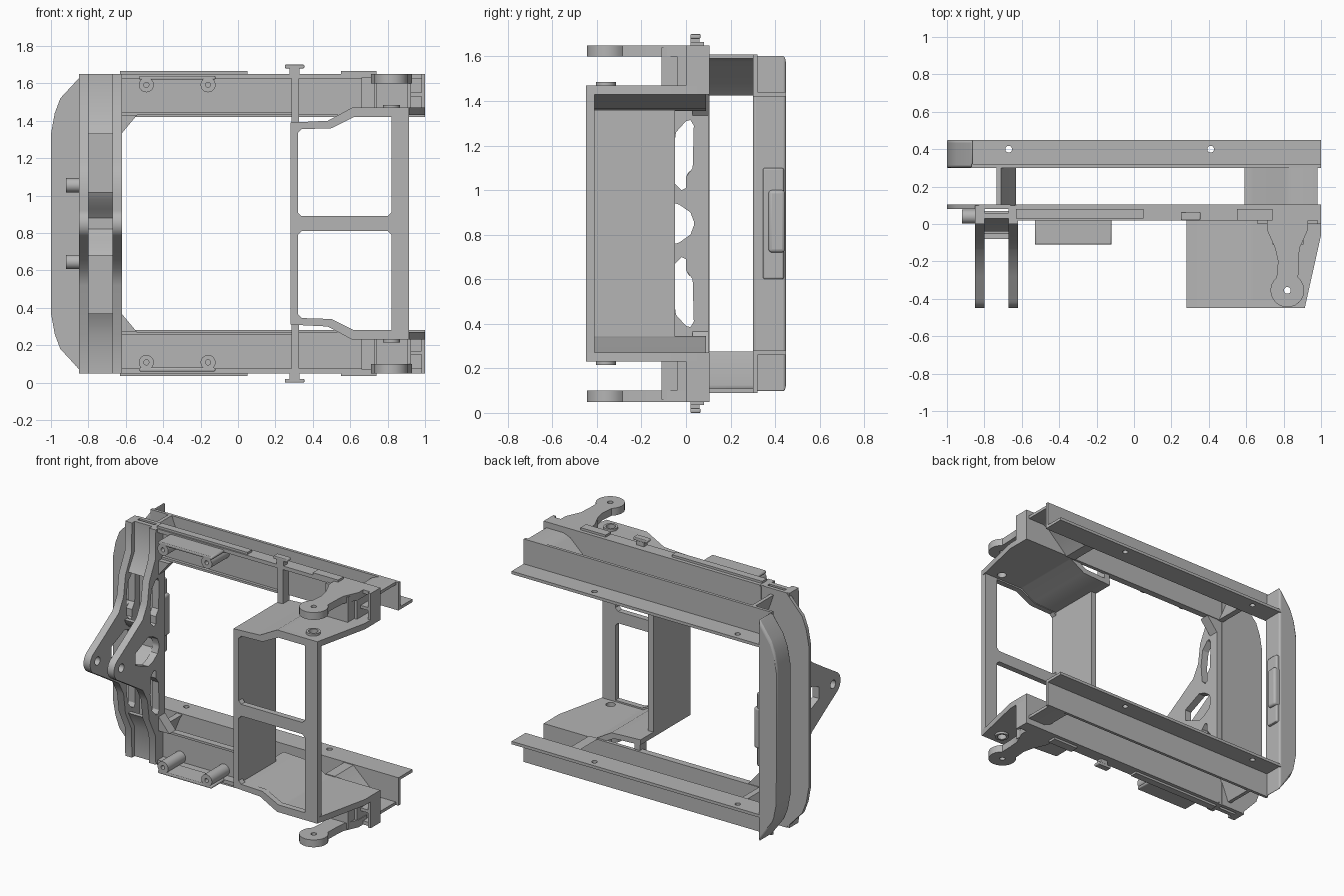
import bpy, bmesh, math

if "Cube" in bpy.data.objects:
    bpy.data.objects.remove(bpy.data.objects["Cube"])

grey = bpy.data.materials.new("cast_grey")
grey.use_nodes = True
tone = (0.46, 0.46, 0.46, 1)
grey.diffuse_color = tone
grey.node_tree.nodes["Principled BSDF"].inputs["Base Color"].default_value = tone

MID = 0.85  # height of the mirror plane


def circle(u, v, r, n=24):
    return [(u + r * math.cos(i * math.tau / n), v + r * math.sin(i * math.tau / n)) for i in range(n)]


def flip(points):
    """Complete a half outline given from top to middle by mirroring in height."""
    return points + [(u, 2 * MID - v) for u, v in reversed(points)]


def plate(name, axis, lo, hi, outline, holes=(), mirror=False, bevel=0):
    """Extrude a flat outline with holes along one axis from lo to hi."""
    curve = bpy.data.curves.new(name, 'CURVE')
    curve.dimensions = '2D'
    curve.fill_mode = 'BOTH'
    curve.extrude = (hi - lo) / 2
    for loop in [outline, *holes]:
        spline = curve.splines.new('POLY')
        spline.points.add(len(loop) - 1)
        for p, (u, v) in zip(spline.points, loop):
            p.co = (u, v, 0, 1)
        spline.use_cyclic_u = True
    temp = bpy.data.objects.new(name + "_temp", curve)
    bpy.context.scene.collection.objects.link(temp)
    deps = bpy.context.evaluated_depsgraph_get()
    mesh = bpy.data.meshes.new_from_object(temp.evaluated_get(deps))
    bpy.data.objects.remove(temp)
    bm = bmesh.new()
    bm.from_mesh(mesh)
    bmesh.ops.remove_doubles(bm, verts=bm.verts, dist=0.0005)
    mid = (lo + hi) / 2
    for v in bm.verts:
        a, b, w = v.co
        w += mid
        v.co = {'X': (w, a, b), 'Y': (a, w, b), 'Z': (a, b, w)}[axis]
    if mirror:
        copy = bmesh.ops.duplicate(bm, geom=bm.verts[:] + bm.edges[:] + bm.faces[:])["geom"]
        for v in copy:
            if isinstance(v, bmesh.types.BMVert):
                v.co.z = 2 * MID - v.co.z
    bmesh.ops.recalc_face_normals(bm, faces=bm.faces)
    bm.to_mesh(mesh)
    bm.free()
    mesh.name = name
    mesh.materials.clear()
    mesh.materials.append(grey)
    obj = bpy.data.objects.new(name, mesh)
    bpy.context.scene.collection.objects.link(obj)
    if bevel:
        mod = obj.modifiers.new("soft_edges", 'BEVEL')
        mod.width, mod.segments, mod.limit_method = bevel, 3, 'ANGLE'
    bpy.ops.object.select_all(action='DESELECT')
    obj.select_set(True)
    bpy.context.view_layer.objects.active = obj
    bpy.ops.object.shade_smooth_by_angle(angle=math.radians(32))
    return obj


def rect(u0, u1, v0, v1):
    return [(u0, v0), (u1, v0), (u1, v1), (u0, v1)]


def box(name, x, y, z, mirror=True, bevel=0):
    return plate(name, 'Z', z[0], z[1], rect(*x, *y), mirror=mirror, bevel=bevel)


def strip(path, t):
    """Thicken an open path sideways along its first coordinate."""
    return path + [(u + t, v) for u, v in reversed(path)]


# Rounded end bumper: thin front plate and thick rear bar
edge = [(-0.83, 1.65), (-0.95, 1.52), (-0.98, 1.44), (-1, 1.33)]
plate("front_bumper_plate", 'Y', 0.08, 0.105, flip([(-0.66, 1.65)] + edge))
rear = [(x, MID + (z - MID) * 0.95) for x, z in [(-0.86, 1.65)] + edge[1:]]
plate("rear_bumper_bar", 'Y', 0.30, 0.45, flip(rear), bevel=0.025)
box("bumper_clip_frame", (-0.88, -0.84), (0.345, 0.44), (0.6, 1.1), mirror=False, bevel=0.01)
box("bumper_clip", (-0.88, -0.82), (0.37, 0.445), (0.72, 1.0), mirror=False, bevel=0.015)

# Rails: front wall with lip, rear angle section, ramps joining both
box("rail_front_wall", (-0.64, 1.0), (0.08, 0.105), (1.43, 1.64))
box("rail_lip", (-0.63, 1.0), (0.02, 0.105), (1.625, 1.65))
box("rail_lip_strip", (-0.63, 0.05), (0.03, 0.08), (1.65, 1.665))
box("rail_lip_pad", (0.55, 0.74), (0.02, 0.08), (1.65, 1.665))
box("rail_inner_lip", (-0.63, 0.3), (0.06, 0.105), (1.43, 1.445))
box("rail_rear_wall", (-0.87, 1.0), (0.30, 0.32), (1.43, 1.61))
plate("rail_rear_flange", 'Z', 1.42, 1.44, rect(-0.87, 1.0, 0.30, 0.45),
      [circle(-0.67, 0.40, 0.018), circle(0.41, 0.40, 0.018)], mirror=True)
plate("rail_ramp", 'Y', 0.10, 0.31, [(0.59, 1.425), (0.64, 1.44), (0.80, 1.59), (0.85, 1.61), (0.98, 1.61),
      (0.98, 1.59), (0.86, 1.59), (0.82, 1.575), (0.66, 1.425)], mirror=True)
plate("rail_end_wall", 'Y', 0.10, 0.31, [(-0.63, 1.425), (-0.65, 1.46), (-0.71, 1.61), (-0.735, 1.61),
      (-0.67, 1.425)], mirror=True)
plate("corner_gusset", 'Y', 0.03, 0.10, [(-0.64, 1.31), (-0.54, 1.43), (-0.64, 1.43)], mirror=True)

# Screw bosses on the rail with the shelf that carries them
for i, x in enumerate((-0.49, -0.16)):
    plate(f"rail_boss_{i}", 'Y', -0.11, 0.09, circle(x, 1.592, 0.04), [circle(x, 1.592, 0.014, 12)], mirror=True)
box("boss_shelf", (-0.53, -0.12), (-0.11, 0.03), (1.62, 1.64), bevel=0.008)

# Small outer hook on each rail
box("hook_stem", (0.275, 0.33), (0.02, 0.06), (1.64, 1.69))
box("hook_cap", (0.25, 0.355), (0.02, 0.065), (1.68, 1.70), bevel=0.006)

# Cage: windowed front, inner wall, stepped and tapered top and bottom
window = [(0.32, 0.91), (0.34, 0.89), (0.80, 0.89), (0.82, 0.91), (0.82, 1.42), (0.62, 1.42),
          (0.50, 1.36), (0.34, 1.355), (0.32, 1.335)]
front = flip([(0.28, 1.39), (0.48, 1.40), (0.61, 1.47), (0.915, 1.47)][::-1])
plate("cage_front", 'Y', -0.45, -0.41, front, [window, [(x, 2 * MID - z) for x, z in window]])
box("cage_inner_wall", (0.28, 0.32), (-0.45, -0.05), (0.32, 1.38), mirror=False)
plate("cage_step", 'Y', -0.44, 0.09, [(0.28, 1.39), (0.48, 1.40), (0.61, 1.47), (0.64, 1.47), (0.64, 1.43),
      (0.61, 1.43), (0.50, 1.365), (0.28, 1.355)], mirror=True)
plate("cage_end_panel", 'Z', 1.43, 1.47, [(0.62, -0.44), (0.915, -0.44), (1.0, -0.06), (1.0, 0.10), (0.62, 0.10)],
      [circle(0.82, -0.36, 0.03)], mirror=True)
box("rail_rib", (0.285, 0.325), (0.02, 0.09), (1.37, 1.64))
box("rail_rib_outer", (0.66, 0.73), (-0.0, 0.09), (1.46, 1.63))

# Hinge arms outside the cage
block = box("arm_base", (0.74, 0.905), (-0.11, 0.09), (1.46, 1.64))
tip = [(0.82 + 0.09 * math.cos(a), -0.355 + 0.09 * math.sin(a))
       for a in [math.radians(130 + 14 * i) for i in range(21)]]
plate("arm", 'Z', 1.60, 1.65, [(0.77, -0.2), *tip, (0.88, -0.2), (0.885, -0.13), (0.93, -0.03), (0.93, 0.06),
      (0.71, 0.06), (0.71, -0.03), (0.755, -0.13)], [circle(0.82, -0.355, 0.018)], mirror=True)
plate("arm_lower_pin", 'Z', 1.46, 1.485, circle(0.82, -0.36, 0.045), [circle(0.82, -0.36, 0.03)], mirror=True)
box("end_flange", (0.905, 0.925), (-0.04, 0.09), (1.43, 1.65))
box("end_flange_outer", (0.98, 1.0), (-0.0, 0.09), (1.43, 1.65))
box("end_flange_rib", (0.92, 0.99), (0.0, 0.09), (1.53, 1.55))

# Twin-plate lever bracket beside the bumper
lever_tip = [(-0.37 + 0.08 * math.cos(a), MID + 0.08 * math.sin(a))
             for a in [math.radians(115 + 13 * i) for i in range(6)]]
lever = flip([(0.10, 1.65), (0.0, 1.65), (-0.005, 1.45), (-0.07, 1.32), (-0.09, 1.18), (-0.14, 1.09),
              (-0.28, 1.0), *lever_tip])
upper = [(-0.05, 1.03), (-0.02, 1.0), (0.0, 1.01), (0.0, 1.06), (0.03, 1.1), (0.035, 1.29), (0.02, 1.315),
         (0.0, 1.31), (-0.045, 1.26), (-0.06, 1.15)]
centre = flip([(-0.22, 0.89), (-0.08, 0.95), (-0.03, 0.935), (0.02, 0.9), (0.035, 0.86)])
cuts = [upper, [(y, 2 * MID - z) for y, z in upper], centre, circle(-0.37, MID, 0.028)]
for side, x in (("outer", -0.85), ("inner", -0.67)):
    plate(f"bracket_{side}_plate", 'X', x, x + 0.05, lever, cuts)
web = [(0.03, 1.65), (0.03, 1.45), (-0.04, 1.33)]
plate("bracket_end_web", 'X', -0.81, -0.66, strip(web, 0.03), mirror=True)
arch = flip([(-0.08, 1.02), (-0.06, 0.98), (0.0, 0.93), (0.04, 0.88)])
plate("bracket_centre_web", 'X', -0.81, -0.66, strip(arch, 0.03))

# Pins through the bracket, pointing at the outer side
plate("bracket_pin", 'X', -0.92, -0.84, circle(0.04, 1.055, 0.038), [circle(0.04, 1.055, 0.012, 12)], mirror=True)
